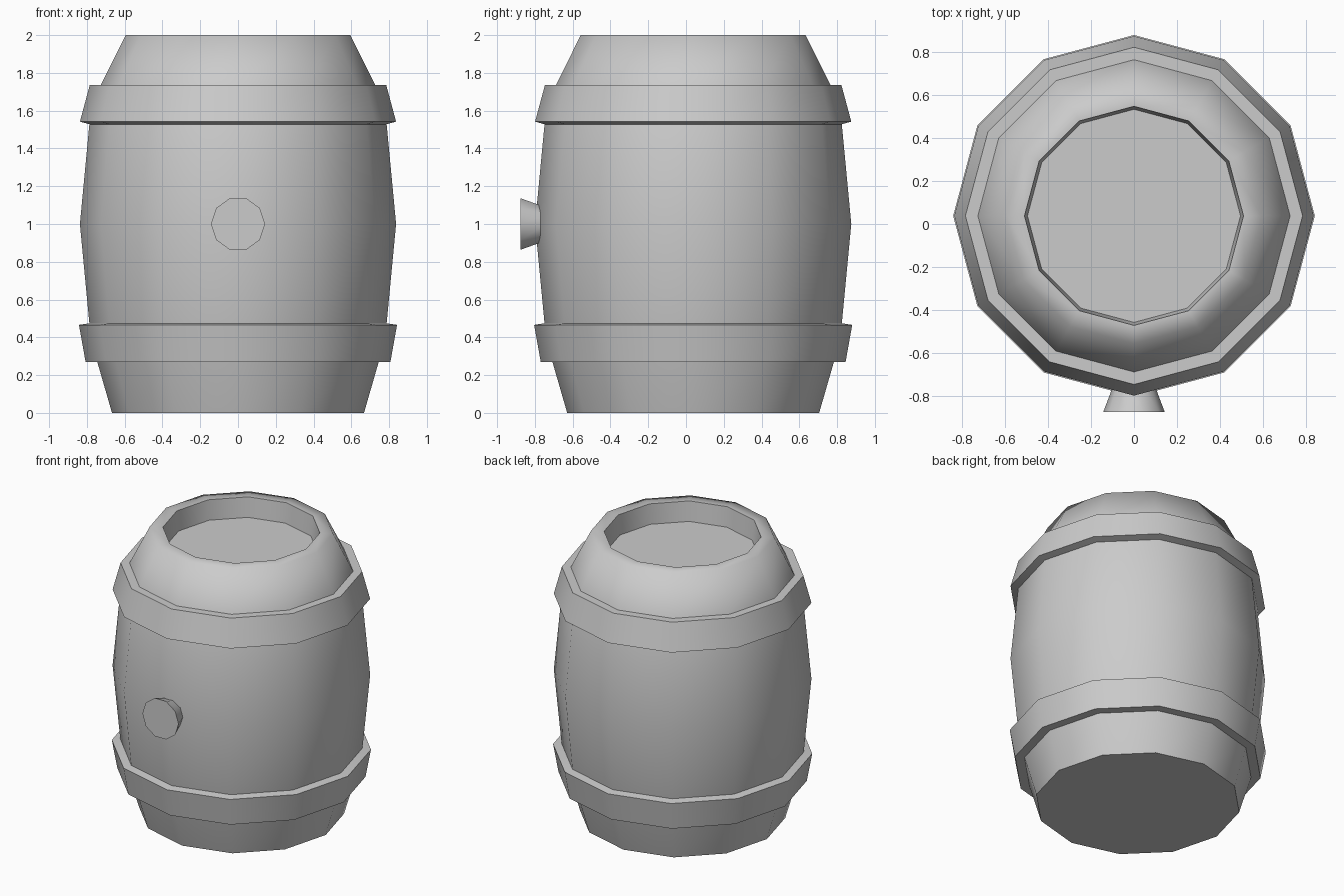
import bpy, bmesh, math
from mathutils import Matrix

if "Cube" in bpy.data.objects:
    bpy.data.objects.remove(bpy.data.objects["Cube"])

SIDES = 12
CENTRE_Y = 0.038


def finish(bm, name, angle):
    bmesh.ops.recalc_face_normals(bm, faces=bm.faces)
    mesh = bpy.data.meshes.new(name)
    bm.to_mesh(mesh)
    bm.free()
    obj = bpy.data.objects.new(name, mesh)
    bpy.context.collection.objects.link(obj)
    bpy.ops.object.select_all(action='DESELECT')
    obj.select_set(True)
    bpy.context.view_layer.objects.active = obj
    bpy.ops.object.shade_smooth_by_angle(angle=math.radians(angle))
    return obj


def lathe(name, profile, closed=False):
    """Turn an (r, z) profile around z; open profiles get capped ends."""
    bm = bmesh.new()
    rings = []
    for r, z in profile:
        ring = []
        for i in range(SIDES):
            a = 2 * math.pi * i / SIDES
            ring.append(bm.verts.new((r * math.cos(a), CENTRE_Y + r * math.sin(a), z)))
        rings.append(ring)
    pairs = list(zip(rings, rings[1:]))
    if closed:
        pairs.append((rings[-1], rings[0]))
    else:
        bm.faces.new(rings[0])
        bm.faces.new(rings[-1])
    for low, high in pairs:
        for i in range(SIDES):
            j = (i + 1) % SIDES
            bm.faces.new((low[i], low[j], high[j], high[i]))
    return finish(bm, name, 66)


# Bulging barrel body with rim and recessed lid
lathe("barrel_body", [(0.667, 0), (0.745, 0.27), (0.787, 0.475), (0.837, 1.0),
                      (0.787, 1.527), (0.727, 1.735), (0.595, 2.0),
                      (0.51, 2.0), (0.496, 1.86)])

# Hoops
lathe("lower_hoop", [(0.74, 0.27), (0.807, 0.27), (0.842, 0.466), (0.783, 0.475)], True)
lathe("upper_hoop", [(0.783, 1.527), (0.837, 1.542), (0.785, 1.735), (0.722, 1.735)], True)

# Tapered plug on the front
bm = bmesh.new()
bmesh.ops.create_cone(bm, cap_ends=True, segments=10, radius1=0.092, radius2=0.143,
                      depth=0.135)
bmesh.ops.rotate(bm, verts=bm.verts, matrix=Matrix.Rotation(math.radians(90), 3, 'X'))
# put a corner of the ten-sided face on the horizontal axis
outer = min(bm.verts, key=lambda v: (round(v.co.y, 3), -v.co.x))
bmesh.ops.rotate(bm, verts=bm.verts,
                 matrix=Matrix.Rotation(math.atan2(outer.co.z, outer.co.x), 3, 'Y'))
bmesh.ops.translate(bm, verts=bm.verts, vec=(0, -0.8075, 1.0))
finish(bm, "front_plug", 45)
